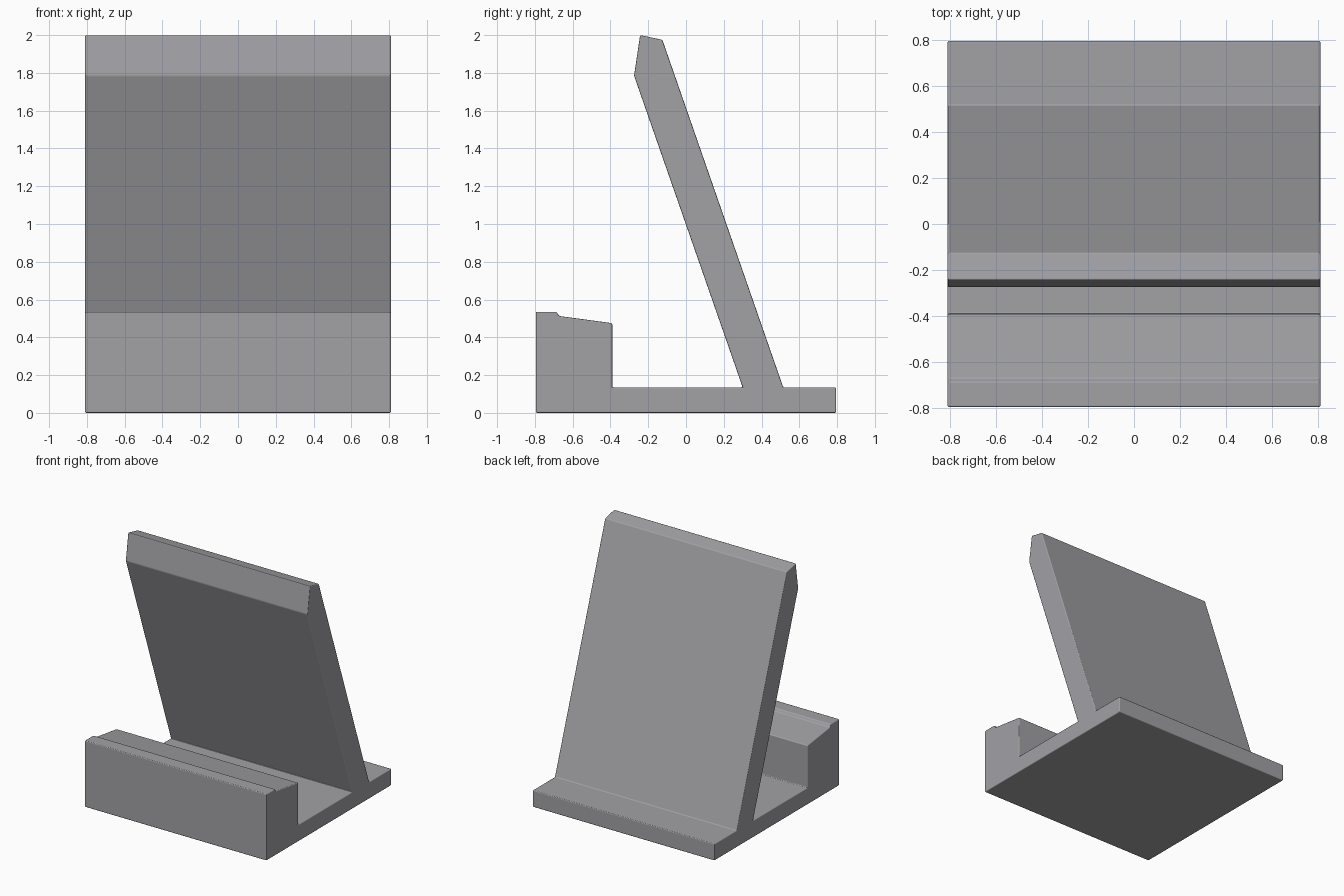
import bpy
import bmesh
import math

cube = bpy.data.objects.get("Cube")
if cube:
    bpy.data.objects.remove(cube, do_unlink=True)

HALF_WIDTH = 0.81


def make_material(name, colour):
    mat = bpy.data.materials.new(name)
    mat.use_nodes = True
    mat.diffuse_color = colour
    mat.node_tree.nodes["Principled BSDF"].inputs["Base Color"].default_value = colour
    return mat


def extrude_profile(name, profile, mat, bevel):
    """Extrude a (y, z) side profile across the width and soften its edges."""
    bm = bmesh.new()
    side = bm.faces.new([bm.verts.new((-HALF_WIDTH, y, z)) for y, z in profile])
    grown = bmesh.ops.extrude_face_region(bm, geom=[side], use_keep_orig=True)
    far = [v for v in grown["geom"] if isinstance(v, bmesh.types.BMVert)]
    bmesh.ops.translate(bm, verts=far, vec=(2 * HALF_WIDTH, 0, 0))
    bmesh.ops.recalc_face_normals(bm, faces=bm.faces)
    mesh = bpy.data.meshes.new(name)
    bm.to_mesh(mesh)
    bm.free()
    mesh.materials.append(mat)
    obj = bpy.data.objects.new(name, mesh)
    bpy.context.collection.objects.link(obj)

    mod = obj.modifiers.new("soft_edges", "BEVEL")
    mod.width = bevel
    mod.segments = 2
    mod.limit_method = "ANGLE"
    mod.angle_limit = math.radians(15)
    mod.harden_normals = True

    bpy.ops.object.select_all(action="DESELECT")
    obj.select_set(True)
    bpy.context.view_layer.objects.active = obj
    bpy.ops.object.shade_smooth_by_angle(angle=math.radians(35))
    return obj


grey = make_material("plain_grey", (0.36, 0.36, 0.38, 1))

# Foot plate, front block with a raised lip, and leaning back rest in one outline
front_block = [(-0.795, 0), (-0.795, 0.535), (-0.685, 0.535), (-0.672, 0.513),
               (-0.39, 0.475), (-0.39, 0.135)]
back_rest = [(0.30, 0.135), (-0.275, 1.785), (-0.243, 2.0), (-0.125, 1.975), (0.515, 0.135)]
rear_foot = [(0.795, 0.135), (0.795, 0)]
extrude_profile("device_stand", front_block + back_rest + rear_foot, grey, 0.007)
